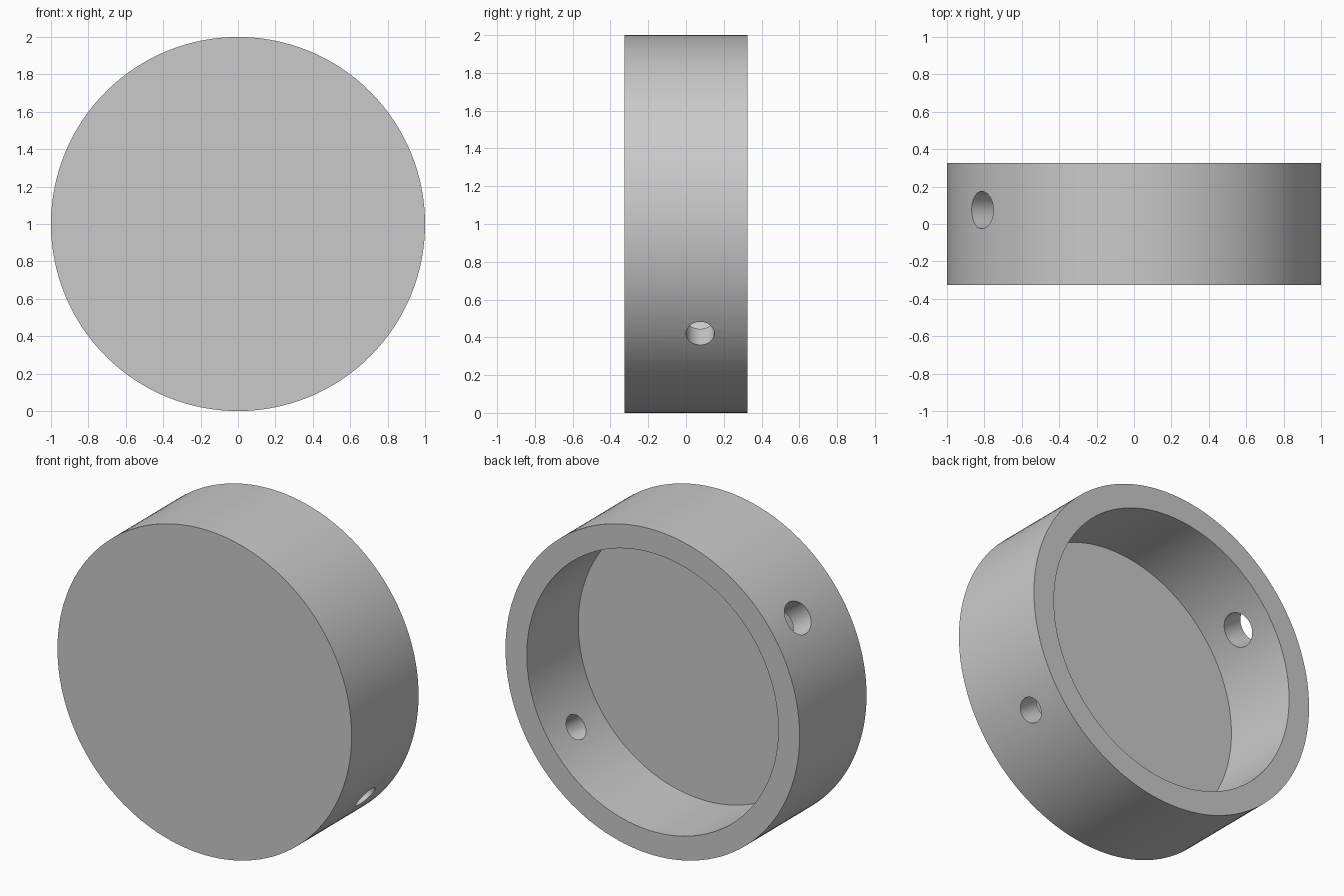
import bpy
import math
from mathutils import Vector, Matrix

if "Cube" in bpy.data.objects:
    bpy.data.objects.remove(bpy.data.objects["Cube"], do_unlink=True)

RADIUS, INNER, HALF = 1.0, 0.855, 0.325
FLOOR_Y = -0.175                      # inner face of the closed front
HOLE_Y = (FLOOR_Y + HALF) / 2         # holes sit midway along the recess
HOLE_ANGLE = math.radians(35.5)
CENTRE = Vector((0, 0, RADIUS))

grey = bpy.data.materials.new("plain grey")
grey.use_nodes = True
colour = (0.59, 0.59, 0.59, 1)
grey.diffuse_color = colour
grey.node_tree.nodes["Principled BSDF"].inputs["Base Color"].default_value = colour


def cylinder(name, radius, start, end, sides):
    """Solid cylinder running from start to end."""
    axis = end - start
    bpy.ops.mesh.primitive_cylinder_add(vertices=sides, radius=radius, depth=axis.length)
    obj = bpy.context.object
    obj.name = name
    turn = axis.to_track_quat('Z', 'Y').to_matrix().to_4x4()
    obj.data.transform(Matrix.Translation((start + end) / 2) @ turn)
    obj.data.materials.append(grey)
    return obj


def cut(target, cutter):
    """Subtract the cutter from the target, then discard it."""
    cutter.hide_render = True
    mod = target.modifiers.new(cutter.name, 'BOOLEAN')
    mod.operation = 'DIFFERENCE'
    mod.solver = 'EXACT'
    mod.object = cutter
    bpy.context.view_layer.objects.active = target
    bpy.ops.object.modifier_apply(modifier=mod.name)
    bpy.data.objects.remove(cutter, do_unlink=True)


# Round cap, closed at the front
cap = cylinder("round_cap", RADIUS, CENTRE + Vector((0, -HALF, 0)),
               CENTRE + Vector((0, HALF, 0)), 128)

# Recess open at the back
cut(cap, cylinder("recess_cutter", INNER, CENTRE + Vector((0, FLOOR_Y, 0)),
                  CENTRE + Vector((0, HALF + 0.2, 0)), 128))

# Two opposite holes through the wall: small low on +x, large high on -x
outward = Vector((math.cos(HOLE_ANGLE), 0, -math.sin(HOLE_ANGLE)))
hole_centre = CENTRE + Vector((0, HOLE_Y, 0))
for name, radius, side in (("small_hole", 0.075, 1), ("large_hole", 0.1, -1)):
    cut(cap, cylinder(name, radius, hole_centre + outward * side * 0.6,
                      hole_centre + outward * side * 1.2, 48))

# Smooth walls with crisp rims
bpy.ops.object.select_all(action='DESELECT')
cap.select_set(True)
bpy.context.view_layer.objects.active = cap
bpy.ops.object.shade_smooth_by_angle(angle=math.radians(30))
